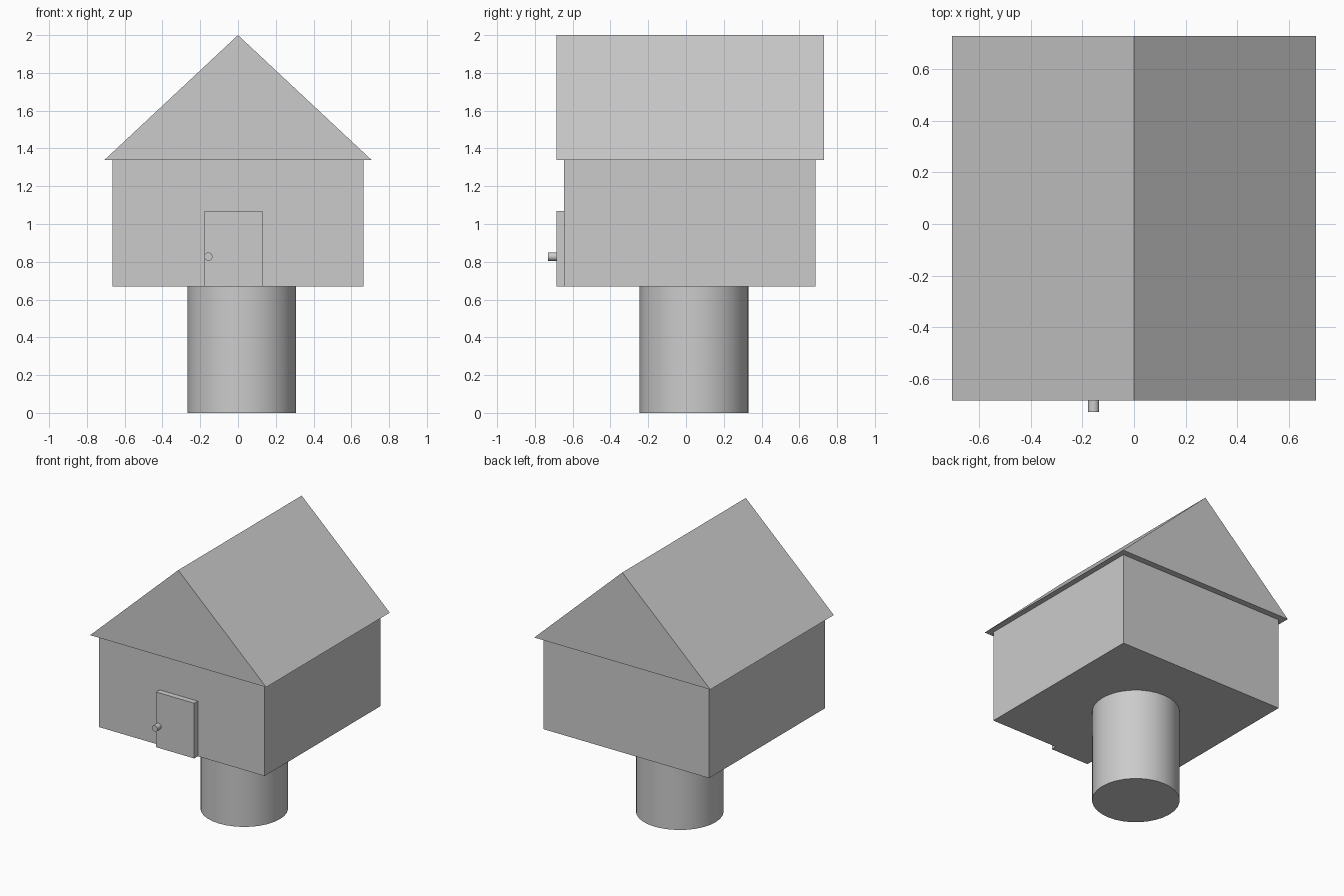
import bpy
import bmesh
import math
from mathutils import Matrix, Vector

cube = bpy.data.objects.get("Cube")
if cube:
    bpy.data.objects.remove(cube, do_unlink=True)

grey = bpy.data.materials.new("plain grey")
grey.use_nodes = True
colour = (0.6, 0.6, 0.6, 1)
grey.diffuse_color = colour
grey.node_tree.nodes["Principled BSDF"].inputs["Base Color"].default_value = colour


def finish(name, bm):
    bmesh.ops.recalc_face_normals(bm, faces=bm.faces[:])
    mesh = bpy.data.meshes.new(name)
    bm.to_mesh(mesh)
    bm.free()
    mesh.materials.append(grey)
    obj = bpy.data.objects.new(name, mesh)
    bpy.context.collection.objects.link(obj)
    return obj


def box(name, low, high):
    low, high = Vector(low), Vector(high)
    bm = bmesh.new()
    matrix = Matrix.Translation((low + high) / 2) @ Matrix.Diagonal((high - low).to_4d())
    bmesh.ops.create_cube(bm, size=1, matrix=matrix)
    return finish(name, bm)


def cylinder(name, centre, radius, depth, segments, tilt=0):
    bm = bmesh.new()
    matrix = Matrix.Translation(centre) @ Matrix.Rotation(tilt, 4, "X")
    bmesh.ops.create_cone(bm, cap_ends=True, segments=segments, radius1=radius,
                          radius2=radius, depth=depth, matrix=matrix)
    obj = finish(name, bm)
    bpy.ops.object.select_all(action="DESELECT")
    obj.select_set(True)
    bpy.context.view_layer.objects.active = obj
    bpy.ops.object.shade_smooth_by_angle(angle=math.radians(30))
    return obj


def prism(name, profile, front, back):
    bm = bmesh.new()
    face = bm.faces.new([bm.verts.new((x, front, z)) for x, z in profile])
    ext = bmesh.ops.extrude_face_region(bm, geom=[face], use_keep_orig=True)
    verts = [v for v in ext["geom"] if isinstance(v, bmesh.types.BMVert)]
    bmesh.ops.translate(bm, verts=verts, vec=(0, back - front, 0))
    return finish(name, bm)


# Post that carries the house
cylinder("support_post", (0.02, 0.043, 0.335), 0.288, 0.67, 32)

# House body and overhanging gable roof
box("house_walls", (-0.665, -0.645, 0.67), (0.665, 0.685, 1.34))
prism("gable_roof", [(-0.706, 1.34), (0.706, 1.34), (0, 2)], -0.685, 0.73)

# Door with its round knob
box("door", (-0.177, -0.686, 0.67), (0.129, -0.645, 1.07))
cylinder("door_knob", (-0.157, -0.708, 0.827), 0.022, 0.045, 32, math.pi / 2)
